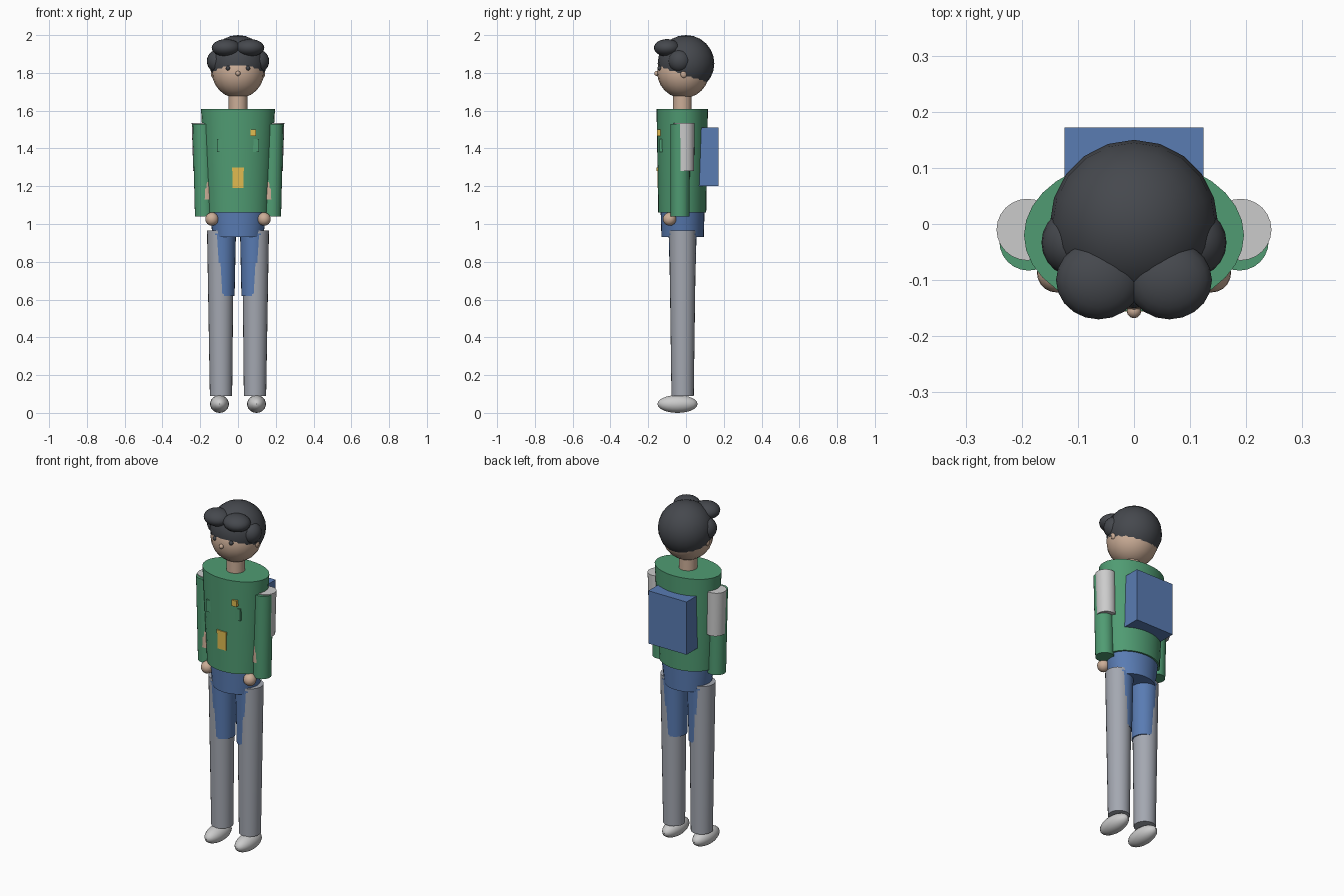
import bpy, bmesh, math

if "Cube" in bpy.data.objects:
    bpy.data.objects.remove(bpy.data.objects["Cube"])


def material(name, rgb):
    m = bpy.data.materials.new(name)
    m.diffuse_color = (*rgb, 1)
    m.use_nodes = True
    m.node_tree.nodes["Principled BSDF"].inputs["Base Color"].default_value = m.diffuse_color
    return m


SKIN = material("skin", (0.60, 0.42, 0.31))
GREEN = material("jacket_green", (0.08, 0.33, 0.17))
BLUE = material("denim_blue", (0.10, 0.20, 0.45))
DARK = material("hair_dark", (0.06, 0.065, 0.075))
GOLD = material("gold", (0.75, 0.50, 0.08))
SLATE = material("trouser_grey", (0.37, 0.39, 0.44))


def finish(bm, name, mat):
    bmesh.ops.recalc_face_normals(bm, faces=bm.faces)
    me = bpy.data.meshes.new(name)
    bm.to_mesh(me)
    bm.free()
    ob = bpy.data.objects.new(name, me)
    bpy.context.collection.objects.link(ob)
    if mat:
        me.materials.append(mat)
    bpy.ops.object.select_all(action='DESELECT')
    ob.select_set(True)
    bpy.context.view_layer.objects.active = ob
    bpy.ops.object.shade_smooth_by_angle(angle=math.radians(35))
    return ob


def ball(name, c, r, mat=None, seg=20, rings=12):
    bm = bmesh.new()
    bmesh.ops.create_uvsphere(bm, u_segments=seg, v_segments=rings, radius=1)
    for v in bm.verts:
        v.co = [c[i] + v.co[i] * r[i] for i in range(3)]
    return finish(bm, name, mat)


def tube(name, bottom, top, mat=None, seg=24):
    """Capped elliptic frustum; each end is (x, y, z, radius_x, radius_y)."""
    bm = bmesh.new()
    rings = []
    for x, y, z, rx, ry in (bottom, top):
        rings.append([bm.verts.new((x + rx * math.cos(a), y + ry * math.sin(a), z))
                      for a in (2 * math.pi * i / seg for i in range(seg))])
    lo, hi = rings
    for i in range(seg):
        j = (i + 1) % seg
        bm.faces.new((lo[i], lo[j], hi[j], hi[i]))
    bm.faces.new(lo)
    bm.faces.new(hi)
    return finish(bm, name, mat)


def box(name, lo, hi, mat=None):
    bm = bmesh.new()
    bmesh.ops.create_cube(bm, size=1)
    for v in bm.verts:
        v.co = [(lo[i] + hi[i]) / 2 + v.co[i] * (hi[i] - lo[i]) for i in range(3)]
    return finish(bm, name, mat)


# Head, hair and neck
ball("head", (0, -0.015, 1.804), (0.138, 0.138, 0.138), SKIN)
ball("hair_cap", (0, 0, 1.85), (0.15, 0.15, 0.15), DARK)
ball("nose", (0, -0.155, 1.797), (0.013, 0.013, 0.013), SKIN, 12, 8)
tube("neck", (0, -0.02, 1.58, 0.05, 0.05), (0, -0.02, 1.70, 0.05, 0.05), SKIN)

# Torso, hips and backpack
tube("jacket", (0, -0.02, 1.06, 0.165, 0.127), (0, -0.02, 1.61, 0.196, 0.136), GREEN, 32)
tube("hips", (0, -0.018, 0.93, 0.132, 0.112), (0, -0.018, 1.09, 0.157, 0.117), BLUE, 32)
box("backpack", (-0.124, 0.05, 1.20), (0.124, 0.172, 1.51), BLUE)

# Belt pouch and badge
box("pouch", (-0.028, -0.152, 1.19), (0.028, -0.12, 1.28), GOLD)
box("pouch_flap", (-0.031, -0.156, 1.28), (0.031, -0.12, 1.30), GOLD)
box("badge", (0.066, -0.153, 1.465), (0.096, -0.13, 1.50), GOLD)

for s, side in ((-1, "right"), (1, "left")):
    # Face and hair details
    ball(f"eye_{side}", (s * 0.053, -0.139, 1.825), (0.012, 0.012, 0.012), DARK, 12, 8)
    ball(f"ear_{side}", (s * 0.132, -0.012, 1.795), (0.012, 0.018, 0.022), SKIN, 12, 8)
    ball(f"fringe_{side}", (s * 0.063, -0.10, 1.933), (0.076, 0.07, 0.046), DARK)
    ball(f"side_curl_{side}", (s * 0.108, -0.033, 1.862), (0.057, 0.06, 0.06), DARK)

    # Jacket pocket
    box(f"pocket_{side}", (s * 0.08 - 0.03, -0.139, 1.38), (s * 0.08 + 0.03, -0.11, 1.45), GREEN)

    # Arm
    tube(f"upper_arm_{side}", (s * 0.186, -0.01, 1.28, 0.051, 0.053),
         (s * 0.19, -0.01, 1.535, 0.055, 0.055))
    tube(f"sleeve_{side}", (s * 0.178, -0.031, 1.04, 0.05, 0.05),
         (s * 0.188, -0.031, 1.53, 0.052, 0.052), GREEN)
    tube(f"forearm_{side}", (s * 0.168, -0.042, 1.13, 0.04, 0.04),
         (s * 0.182, -0.033, 1.30, 0.045, 0.045), SKIN)
    ball(f"hand_{side}", (s * 0.138, -0.087, 1.026), (0.035, 0.035, 0.035), SKIN)

    # Leg and shoe
    tube(f"trouser_leg_{side}", (s * 0.09, -0.018, 0.09, 0.059, 0.059),
         (s * 0.093, -0.018, 0.965, 0.071, 0.071), SLATE)
    tube(f"thigh_{side}", (s * 0.083, -0.018, 0.62, 0.065, 0.065),
         (s * 0.085, -0.018, 0.95, 0.074, 0.074), BLUE)
    ball(f"shoe_{side}", (s * 0.098, -0.045, 0.047), (0.05, 0.106, 0.047))
